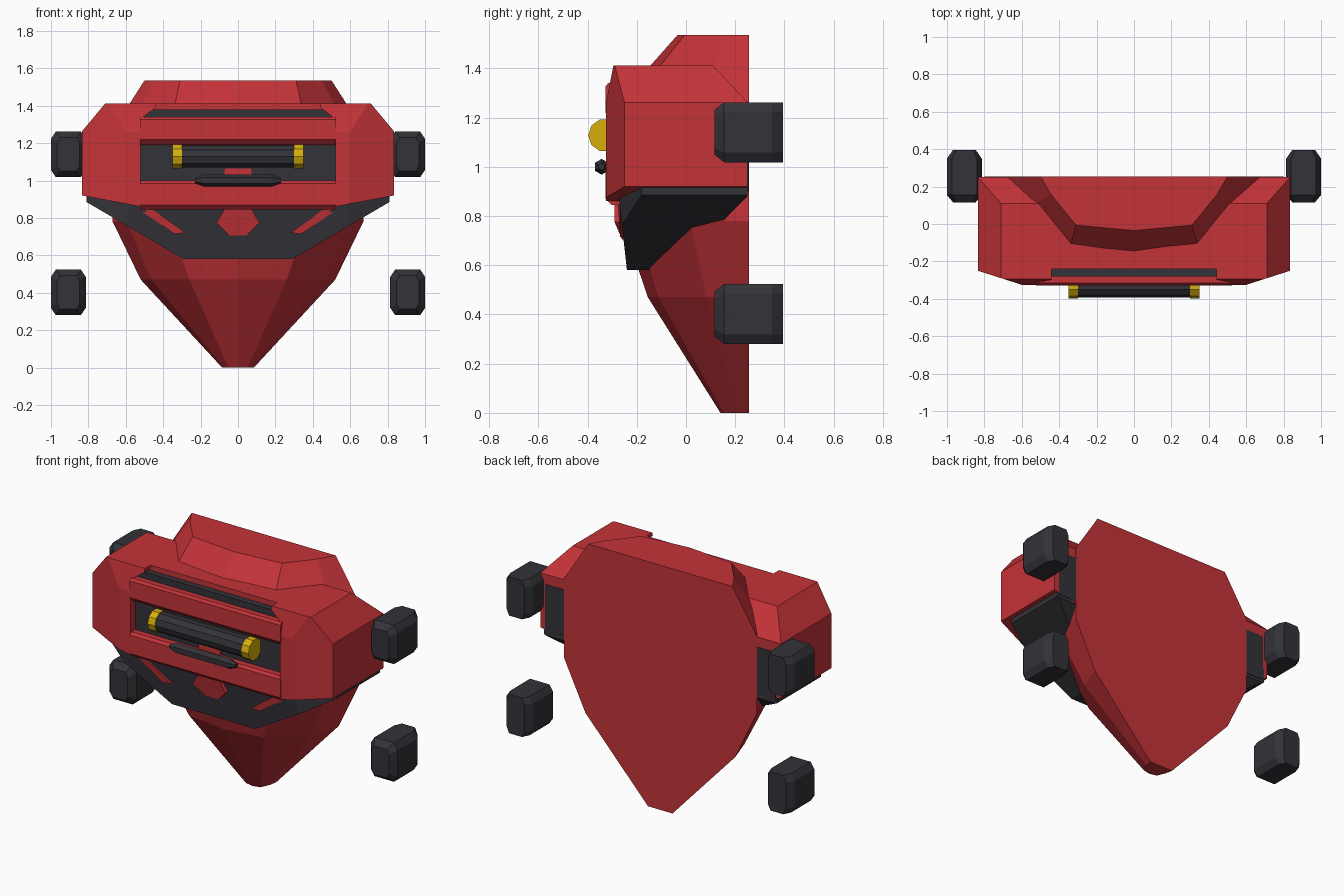
import bpy, bmesh
from math import pi, cos, sin
from mathutils import Vector, Matrix

old = bpy.data.objects.get("Cube")
if old:
    bpy.data.objects.remove(old)


def material(name, rgb):
    m = bpy.data.materials.new(name)
    m.use_nodes = True
    m.diffuse_color = (*rgb, 1)
    m.node_tree.nodes["Principled BSDF"].inputs["Base Color"].default_value = (*rgb, 1)
    return m


RED = material("armor red", (0.55, 0.033, 0.04))
DARK = material("dark grey", (0.033, 0.032, 0.04))
YELLOW = material("yellow", (0.68, 0.43, 0.003))


def finish(bm, name, mat):
    bmesh.ops.recalc_face_normals(bm, faces=bm.faces)
    mesh = bpy.data.meshes.new(name)
    bm.to_mesh(mesh)
    bm.free()
    mesh.materials.append(mat)
    obj = bpy.data.objects.new(name, mesh)
    bpy.context.collection.objects.link(obj)
    return obj


def cut_box(name, mat, lo, hi, cuts=(), side=1):
    """Box trimmed by planes, each given as (point, outward normal)."""
    lo, hi = Vector(lo), Vector(hi)
    bm = bmesh.new()
    bmesh.ops.create_cube(bm, size=1)
    for v in bm.verts:
        v.co = Vector(((lo[i] + hi[i]) / 2 + v.co[i] * (hi[i] - lo[i]) for i in range(3)))
    for point, normal in cuts:
        bmesh.ops.bisect_plane(bm, geom=bm.verts[:] + bm.edges[:] + bm.faces[:],
                               plane_co=point, plane_no=Vector(normal).normalized(), clear_outer=True)
        bmesh.ops.holes_fill(bm, edges=[e for e in bm.edges if e.is_boundary], sides=0)
    for v in bm.verts:
        v.co.x *= side
    return finish(bm, name, mat)


def loft(name, mat, rings):
    """Skin matching closed rings of points and cap both ends."""
    bm = bmesh.new()
    rows = [[bm.verts.new(p) for p in ring] for ring in rings]
    n = len(rows[0])
    for a, b in zip(rows, rows[1:]):
        for i in range(n):
            j = (i + 1) % n
            bm.faces.new((a[i], a[j], b[j], b[i]))
    bm.faces.new(rows[0])
    bm.faces.new(rows[-1])
    return finish(bm, name, mat)


def plate(name, mat, outline, front, back):
    """Outline of (x, z, lean) points extruded along y; lean moves the point back."""
    return loft(name, mat, [[(x, front + d, z) for x, z, d in outline],
                            [(x, back + d, z) for x, z, d in outline]])


def rod(name, mat, radius, x0, x1, sides=10):
    bm = bmesh.new()
    place = Matrix.Translation(((x0 + x1) / 2, -0.33, 1.128)) @ Matrix.Rotation(pi / 2, 4, 'Y')
    bmesh.ops.create_cone(bm, cap_ends=True, segments=sides, radius1=radius, radius2=radius,
                          depth=x1 - x0, matrix=place)
    return finish(bm, name, mat)


# Torso: flat back, faceted front
BACK = 0.255


def torso_ring(z, half, front, mid, flank):
    d = BACK - front
    right = [(half, BACK), (half * 0.89, BACK - flank * d), (half * mid, BACK - 0.9 * d)]
    pts = right + [(0, front)] + [(-x, y) for x, y in reversed(right)]
    return [(x, y, z) for x, y in pts]


loft("torso", RED, [torso_ring(*s) for s in (
    (0, 0.085, 0.14, 0.6, 0.42), (0.47, 0.52, -0.155, 0.5, 0.42), (0.78, 0.67, -0.26, 0.55, 0.46),
    (1.27, 0.67, -0.27, 0.55, 0.36), (1.535, 0.5, -0.035, 0.62, 0.33))])

# Chest core joining the shoulders
TOP_BACK_CUT = ((0, 0.11, 1.412), (0, 0.15, 0.14))
cut_box("chest_core", RED, (-0.54, -0.24, 0.9), (0.54, 0.25, 1.412), [TOP_BACK_CUT])

# Shoulder blocks, each with a small flap reaching over the chest panel
FRONT_TOP_CUT = ((0, -0.325, 1.26), (0, -0.15, 0.03))
for side, label in ((1, "left"), (-1, "right")):
    cut_box(label + "_shoulder", RED, (0.52, -0.325, 0.84), (0.835, 0.25, 1.412), [
        ((0.71, 0, 1.412), (0.15, 0, 0.125)),
        TOP_BACK_CUT,
        ((0.6, -0.325, 0), (0.075, -0.235, 0)),
        FRONT_TOP_CUT,
        ((0.52, 0, 0.86), (0.06, 0, -0.315)),
    ], side)
    cut_box(label + "_shoulder_flap", RED, (0.44, -0.325, 1.32), (0.53, -0.2, 1.412), [
        FRONT_TOP_CUT, ((0.52, 0, 1.33), (-0.6, 0, -0.8))], side)

# Dark belly plate under the chest, and the dark back of the shoulders
belly_cuts = [((0, -0.24, 0.58), (0, -0.27, -0.03)), ((0, 0.17, 0.8), (0, 0.08, -0.08))]
for s in (1, -1):
    belly_cuts += [((s * 0.29, 0, 0.58), (s * 0.305, 0, -0.52)),
                   ((s * 0.58, -0.27, 0.9), (s * 0.09, -0.23, 0))]
cut_box("belly_plate", DARK, (-0.81, -0.275, 0.58), (0.81, 0.25, 0.98), belly_cuts)
cut_box("back_filler", DARK, (-0.8, 0.1, 0.9), (0.8, 0.253, 1.2))

# Chest panel and the two red bars
cut_box("chest_panel", DARK, (-0.525, -0.275, 0.9), (0.525, -0.2, 1.34))
cut_box("panel_top", DARK, (-0.5, -0.28, 1.3), (0.5, -0.2, 1.38), [
    ((s * 0.5, 0, 1.345), (s * 0.8, 0, 0.9)) for s in (1, -1)])
cut_box("upper_bar", RED, (-0.525, -0.328, 1.19), (0.525, -0.22, 1.34), [
    ((0, -0.328, 1.22), (0, -1, -1)), ((0, -0.328, 1.325), (0, -1, 0.8))])
cut_box("lower_bar", RED, (-0.525, -0.328, 0.845), (0.525, -0.22, 1.0), [
    ((0, -0.328, 0.87), (0, -1, -1)), ((0, -0.328, 0.985), (0, -1, 1))])

# Red patches showing through the dark plates
plate("belly_boss", RED, [(-0.045, 0.705, 0.03), (0.045, 0.705, 0.03), (0.115, 0.775, 0),
                          (0.07, 0.85, 0), (-0.07, 0.85, 0), (-0.115, 0.775, 0)], -0.29, -0.24)
plate("panel_boss", RED, [(-0.08, 0.99, 0), (0.08, 0.99, 0), (0.07, 1.065, 0),
                          (-0.07, 1.065, 0)], -0.283, -0.27)
for s, label in ((1, "left"), (-1, "right")):
    plate(label + "_belly_rib", RED, [(s * 0.61, 0.9, 0.01), (s * 0.34, 0.715, 0.01),
                                      (s * 0.28, 0.72, 0.01), (s * 0.49, 0.87, 0)], -0.278, -0.24)

# Front cylinder with yellow end rings
rod("front_cylinder", DARK, 0.062, -0.31, 0.31)
rod("left_ring", YELLOW, 0.067, 0.3, 0.35)
rod("right_ring", YELLOW, 0.067, -0.35, -0.3)

# Handle
loft("handle", DARK, [
    [(x, -0.343 + r * cos(i * pi / 3 + pi / 6), 1.0 + r * sin(i * pi / 3 + pi / 6)) for i in range(6)]
    for x, r in ((-0.23, 0.014), (-0.18, 0.032), (0.18, 0.032), (0.23, 0.014))])


# Four side pads, octagonal with a tapered front
def pad_ring(cx, cz, y, hx, hz):
    corner = [(hx, hz * 0.68), (hx * 0.72, hz)]
    pts = corner + [(-x, z) for x, z in reversed(corner)]
    pts += [(-x, -z) for x, z in pts]
    return [(cx + x, y, cz + z) for x, z in pts]


for s, label in ((1, "left"), (-1, "right")):
    for cz, level in ((1.14, "upper"), (0.402, "lower")):
        loft(f"{label}_{level}_pad", DARK, [pad_ring(s * 0.907, cz, *r) for r in (
            (0.115, 0.06, 0.09), (0.155, 0.093, 0.122), (0.35, 0.093, 0.122), (0.395, 0.062, 0.122))])
